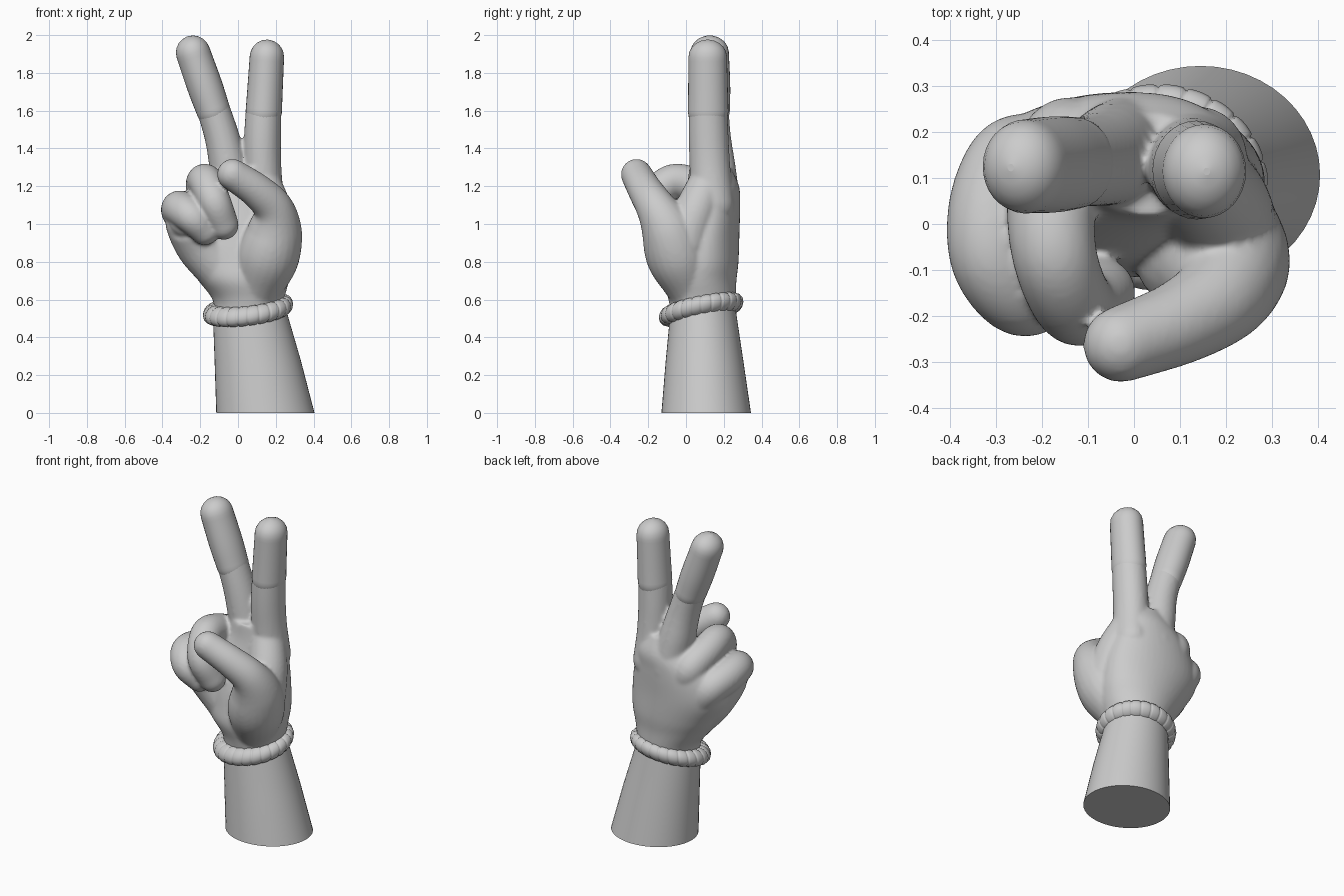
import bpy, bmesh
from math import sin, cos, pi
from mathutils import Vector

if "Cube" in bpy.data.objects:
    bpy.data.objects.remove(bpy.data.objects["Cube"])


def finish(name, bm, voxel=0, smooth=0):
    bmesh.ops.recalc_face_normals(bm, faces=bm.faces)
    me = bpy.data.meshes.new(name)
    bm.to_mesh(me)
    bm.free()
    ob = bpy.data.objects.new(name, me)
    bpy.context.collection.objects.link(ob)
    for p in me.polygons:
        p.use_smooth = len(p.vertices) <= 4
    if voxel:
        m = ob.modifiers.new("Blend", 'REMESH')
        m.mode = 'VOXEL'
        m.voxel_size = voxel
        m.use_smooth_shade = True
        s = ob.modifiers.new("Soften", 'SMOOTH')
        s.factor = 0.5
        s.iterations = smooth
    return ob


def skin(bm, rings, closed=False):
    """Bridge rings of points; cap both ends unless the loop is closed."""
    vs = [[bm.verts.new(p) for p in r] for r in rings]
    n = len(vs[0])
    pairs = list(zip(vs, vs[1:])) + ([(vs[-1], vs[0])] if closed else [])
    for a, b in pairs:
        for i in range(n):
            bm.faces.new((a[i], a[(i + 1) % n], b[(i + 1) % n], b[i]))
    if not closed:
        bm.faces.new(vs[0][::-1])
        bm.faces.new(vs[-1])


def spline(pts, steps=8):
    """Smooth interpolation through points of any dimension."""
    P = [Vector(p) for p in pts]
    P = [P[0] * 2 - P[1]] + P + [P[-1] * 2 - P[-2]]
    out = []
    for a, b, c, d in zip(P, P[1:], P[2:], P[3:]):
        for k in range(steps):
            t = k / steps
            out.append(0.5 * (2 * b + (c - a) * t + (2 * a - 5 * b + 4 * c - d) * t * t
                              + (3 * b - a - 3 * c + d) * t ** 3))
    return out + [P[-2]]


def digit(bm, pts, n=24, flat=1.0):
    """Round-ended tube through (x, y, z, radius) points."""
    path = spline(pts)
    c = [p.to_3d() for p in path]
    r = [p[3] for p in path]
    d = [(c[min(i + 1, len(c) - 1)] - c[max(i - 1, 0)]).normalized() for i in range(len(c))]
    st = [(c[0] - d[0] * r[0] * cos(a), d[0], r[0] * sin(a))
          for a in (0.08, 0.35, 0.65, 0.95, 1.25)]
    st += list(zip(c, d, r))
    st += [(c[-1] + d[-1] * r[-1] * cos(a), d[-1], r[-1] * sin(a))
           for a in (1.25, 0.95, 0.65, 0.35, 0.08)]
    u = d[0].orthogonal().normalized()
    rings = []
    for p, t, rad in st:
        u = (u - t * u.dot(t)).normalized()
        v = t.cross(u)
        rings.append([])
        for i in range(n):
            o = (u * cos(2 * pi * i / n) + v * sin(2 * pi * i / n)) * rad
            o.y *= flat
            rings[-1].append(p + o)
    skin(bm, rings)


def ellipse(cx, cy, z, rx, ry, n=48):
    return [Vector((cx + rx * cos(2 * pi * i / n), cy + ry * sin(2 * pi * i / n), z))
            for i in range(n)]


# forearm
bm = bmesh.new()
skin(bm, [ellipse(.145, .107, 0, .26, .237), ellipse(.104, .098, .28, .228, .205),
          ellipse(.068, .092, .5, .2, .178), ellipse(.06, .09, .56, .193, .172)])
finish("forearm", bm)

# gathered bracelet, tilted ring with narrow grooves
bm = bmesh.new()
FOLDS, N = 24, 24 * 10
rings = []
for i in range(N):
    a = 2 * pi * i / N
    tube = .045 + .007 * abs(sin(a * FOLDS / 2)) ** .25
    ring = []
    for j in range(14):
        b = 2 * pi * j / 14
        k = tube * cos(b)
        x, y = (.1875 + k) * cos(a), (.1725 + k) * sin(a)
        ring.append((.053 + x, .08 + y, .547 + .12 * x + .19 * y + tube * sin(b)))
    rings.append(ring)
skin(bm, rings, closed=True)
finish("bracelet", bm)

# hand: palm loft, thumb and fingers blended into one skin
bm = bmesh.new()
palm = spline([(.055, .085, .5, .18, .16), (.055, .085, .6, .19, .178),
               (.03, .075, .7, .24, .192), (.005, .088, .8, .28, .19),
               (-.035, .105, .95, .312, .178), (-.02, .132, 1.1, .265, .155),
               (.025, .143, 1.2, .2, .138), (.03, .128, 1.3, .155, .11)], 5)
skin(bm, [ellipse(*p) for p in palm])

INDEX = [(.14, .14, 1.1, .108), (.13, .127, 1.3, .1), (.132, .118, 1.52, .097),
         (.153, .115, 1.885, .086)]
MIDDLE = [(.0, .165, 1.1, .115), (-.045, .152, 1.29, .104), (-.102, .135, 1.52, .09),
          (-.238, .125, 1.907, .085)]
digit(bm, INDEX, flat=1.08)
digit(bm, MIDDLE, flat=1.08)
# ring finger, curled
digit(bm, [(-.1, .16, 1.03, .1), (-.15, .17, 1.13, .1), (-.18, .05, 1.2, .097),
           (-.17, -.08, 1.222, .092), (-.125, -.178, 1.12, .087), (-.075, -.15, .995, .079)])
# little finger, curled
digit(bm, [(-.2, .14, .93, .1), (-.265, .13, 1.02, .1), (-.305, .03, 1.065, .1),
           (-.303, -.08, 1.08, .095), (-.245, -.158, 1.035, .087), (-.175, -.138, .965, .078)])
# fleshy outer edge of the palm under the little finger
digit(bm, [(-.08, .05, .76, .135), (-.19, .035, .89, .14), (-.265, -.03, 1.0, .12),
           (-.27, -.07, 1.02, .1)])
# web between thumb and index finger
digit(bm, [(.13, .11, 1.2, .105), (.175, .045, 1.05, .118), (.18, -.01, .9, .135)])
# thumb with its fleshy base
digit(bm, [(.11, .02, .69, .14), (.16, -.045, .83, .165), (.195, -.095, .97, .145),
           (.185, -.158, 1.085, .107), (.1, -.214, 1.175, .092), (-.028, -.262, 1.262, .083)])
finish("hand", bm, voxel=.01, smooth=8)

# fingertips: slightly fuller outer segments giving the joint crease
for name, p in (("index_fingertip", INDEX), ("middle_fingertip", MIDDLE)):
    bm = bmesh.new()
    a, b = Vector(p[2]), Vector(p[3])
    low, mid = a.lerp(b, .2), a.lerp(b, .55)
    low[3], mid[3], b[3] = a[3] - .001, .0935, .091
    digit(bm, [low, mid, b], n=32, flat=1.12)
    finish(name, bm)
